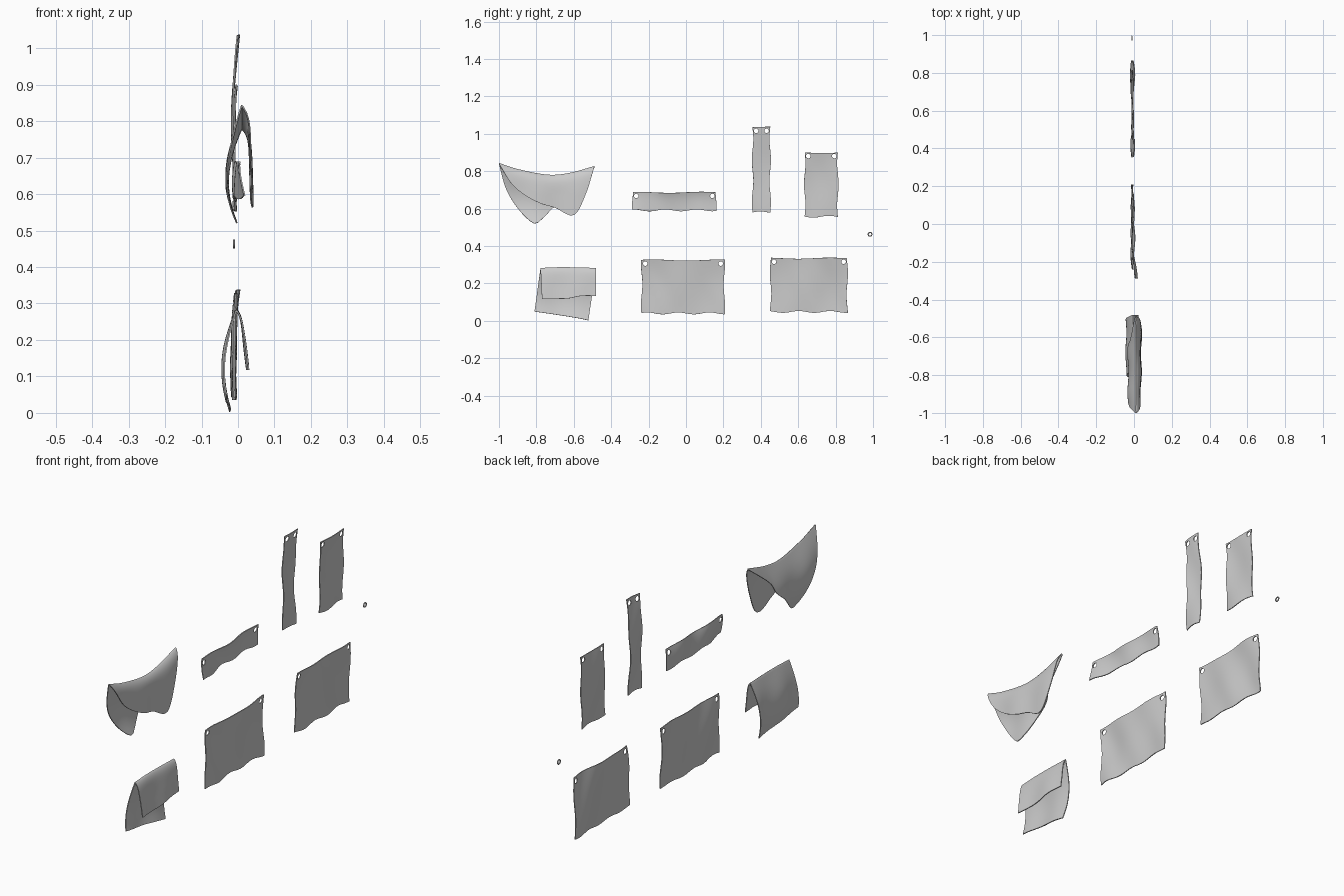
import bpy, bmesh, math
from mathutils import Vector
from mathutils.interpolate import poly_3d_calc

if "Cube" in bpy.data.objects:
    bpy.data.objects.remove(bpy.data.objects["Cube"])

THICK = 0.004


def resample(pts, per_seg, total):
    """Smooth curve through (y, z) points, returned as `total` even-length samples."""
    p = [Vector(q) for q in pts]
    p = [2 * p[0] - p[1]] + p + [2 * p[-1] - p[-2]]
    dense = []
    for i in range(1, len(p) - 2):
        a, b, c, d = p[i - 1:i + 3]
        for k in range(per_seg):
            t = k / per_seg
            dense.append(0.5 * (2 * b + (c - a) * t + (2 * a - 5 * b + 4 * c - d) * t * t
                                + (3 * b - a - 3 * c + d) * t ** 3))
    dense.append(p[-2])
    lens = [0]
    for a, b in zip(dense, dense[1:]):
        lens.append(lens[-1] + (b - a).length)
    out, j = [], 0
    for i in range(total):
        s = lens[-1] * i / (total - 1)
        while j < len(dense) - 2 and lens[j + 1] < s:
            j += 1
        f = min(1, (s - lens[j]) / (lens[j + 1] - lens[j]))
        out.append(dense[j].lerp(dense[j + 1], f))
    return out


def sheet(name, rows):
    """Cloth sheet from rows of points, given a little thickness."""
    n = len(rows[0])
    faces = [(r * n + c, r * n + c + 1, (r + 1) * n + c + 1, (r + 1) * n + c)
             for r in range(len(rows) - 1) for c in range(n - 1)]
    me = bpy.data.meshes.new(name)
    me.from_pydata([v for r in rows for v in r], [], faces)
    bm = bmesh.new()
    bm.from_mesh(me)
    bmesh.ops.remove_doubles(bm, verts=bm.verts, dist=0.0005)
    bmesh.ops.recalc_face_normals(bm, faces=bm.faces)
    bm.to_mesh(me)
    bm.free()
    ob = bpy.data.objects.new(name, me)
    bpy.context.collection.objects.link(ob)
    m = ob.modifiers.new("thickness", 'SOLIDIFY')
    m.thickness, m.offset = THICK, 0
    return ob


def finish(ob):
    bpy.ops.object.select_all(action='DESELECT')
    ob.select_set(True)
    bpy.context.view_layer.objects.active = ob
    for m in list(ob.modifiers):
        bpy.ops.object.modifier_apply(modifier=m.name)
    bpy.ops.object.shade_smooth_by_angle(angle=math.radians(40))


def panel(name, y0, y1, z0, z1, phase, curl=0.0):
    """Hanging rectangular cloth with wavy edges and two eyelets at the top."""
    w, h = y1 - y0, z1 - z0
    nu, nv = max(8, int(w / 0.012)), max(8, int(h / 0.012))
    rows = []
    for j in range(nv + 1):
        v = j / nv
        row = []
        for i in range(nu + 1):
            u = i / nu
            y, z = y0 + w * u, z0 + h * v
            side = 2 * u - 1
            y += 0.004 * side * math.sin(h * v * 28 + phase)
            z += (0.005 * math.sin(w * u * 38 + phase) * (1 - v)
                  + 0.003 * math.sin(w * u * 18 + phase) * v)
            x = (-0.012 + 0.010 * v ** 3 + curl * (1 - u) ** 3 * (1.3 - v)
                 + 0.005 * math.sin(w * u * 17 + phase) * math.cos(h * v * 12 + phase)
                 + 0.003 * math.sin(w * u * 30 + h * v * 14))
            row.append((x, y, z))
        rows.append(row)
    ob = sheet(name, rows)
    # eyelet cutters
    cutters = []
    for y in (y0 + 0.019, y1 - 0.019):
        bpy.ops.mesh.primitive_cylinder_add(vertices=16, radius=0.012, depth=0.3,
                                            location=(0, y, z1 - 0.019),
                                            rotation=(0, math.pi / 2, 0))
        cut = bpy.context.object
        cut.hide_render = True
        cutters.append(cut)
        m = ob.modifiers.new("eyelet", 'BOOLEAN')
        m.operation, m.object, m.solver = 'DIFFERENCE', cut, 'EXACT'
    finish(ob)
    for cut in cutters:
        bpy.data.objects.remove(cut)


def drape(name, ridge, front, back, front_x, back_x, n=40, m=16):
    """Cloth thrown over a line: a flap on each side of the ridge."""
    R, F, B = (resample(c, 12, n) for c in (ridge, front, back))
    rows = []
    for k in range(-m, m + 1):
        t = (abs(k) / m) ** 1.6
        row = []
        for r, f, b in zip(R, F, B):
            p = r.lerp(f if k < 0 else b, t)
            d = max(0, r.y - p.y)
            x = front_x(d) if k < 0 else back_x(d)
            x += 0.003 * math.sin(p.x * 30) * min(1, d / 0.1)
            row.append((x, p.x, p.y))
        rows.append(row)
    finish(sheet(name, rows))


# rectangular hanging cloths
panel("wide_cloth_left", -0.237, 0.205, 0.040, 0.325, 0.4)
panel("wide_cloth_right", 0.452, 0.862, 0.048, 0.335, 2.1)
panel("short_banner", -0.285, 0.160, 0.591, 0.687, 1.2, 0.022)
panel("long_banner", 0.356, 0.450, 0.580, 1.035, 0.0)
panel("medium_cloth", 0.635, 0.812, 0.557, 0.900, 3.0)

# cornered cloth slung over a sagging line
drape("sagging_drape",
      [(-1, .843), (-.9, .81), (-.74, .78), (-.62, .79), (-.49, .826)],
      [(-1, .84), (-.93, .73), (-.85, .665), (-.77, .625), (-.7, .605), (-.6, .565),
       (-.535, .68), (-.49, .824)],
      [(-1, .84), (-.96, .70), (-.89, .59), (-.815, .522), (-.775, .54), (-.71, .605),
       (-.645, .66), (-.61, .72), (-.49, .82)],
      lambda d: 0.010 + 0.022 * (1 - math.exp(-d / 0.02)) + 0.03 * d,
      lambda d: 0.010 - 0.040 * math.sin(math.pi * min(1, d / 0.30)))

# rectangular cloth folded over a straight line
drape("folded_drape",
      [(-.778, .281), (-.68, .285), (-.58, .284), (-.481, .281)],
      [(-.77, .118), (-.70, .118), (-.63, .12), (-.56, .133), (-.482, .134)],
      [(-.81, .050), (-.74, .04), (-.66, .028), (-.58, .015), (-.522, .003)],
      lambda d: -0.005 + 0.012 * (1 - math.exp(-d / 0.015)) + 0.12 * d,
      lambda d: -0.005 - 0.036 * math.sin(math.pi * min(1, d / 0.33)))

# loose eyelet ring
bpy.ops.mesh.primitive_torus_add(major_segments=20, minor_segments=8, major_radius=0.010,
                                 minor_radius=0.003, location=(-0.011, 0.984, 0.463),
                                 rotation=(0, math.pi / 2, 0))
ring = bpy.context.object
ring.name = "eyelet_ring"
finish(ring)
